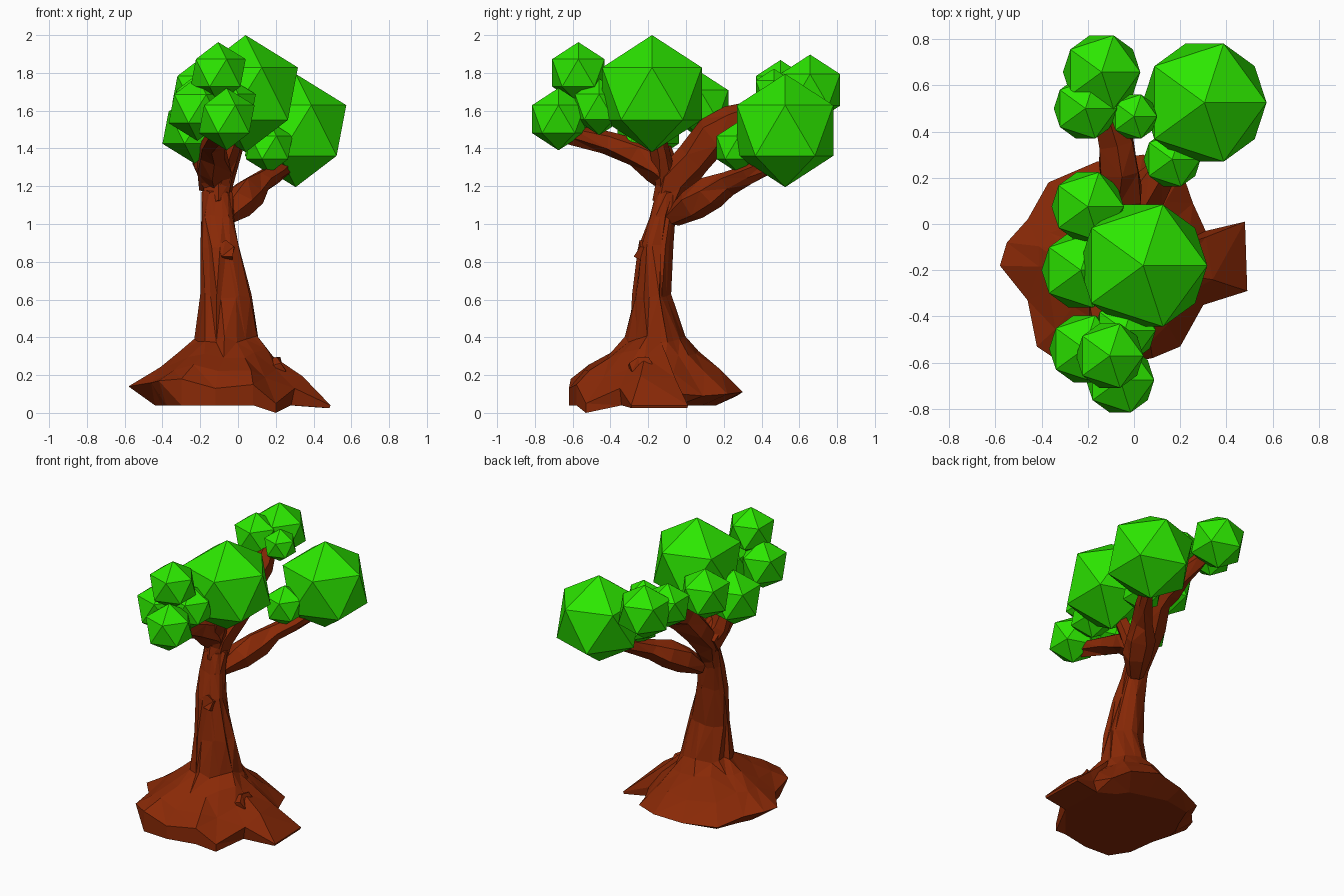
import bpy, bmesh, math, random
from mathutils import Vector

if "Cube" in bpy.data.objects:
    bpy.data.objects.remove(bpy.data.objects["Cube"])

random.seed(4)

def material(name, color):
    m = bpy.data.materials.new(name)
    m.diffuse_color = color
    m.use_nodes = True
    m.node_tree.nodes["Principled BSDF"].inputs["Base Color"].default_value = m.diffuse_color
    return m

bark = material("bark", (0.25, 0.022, 0.002, 1))
leaf = material("leaf", (0.025, 0.8, 0.0, 1))

def loft(name, rings):
    """Skin a stack of equal-length rings and close both ends."""
    bm = bmesh.new()
    loops = [[bm.verts.new(p) for p in r] for r in rings]
    n = len(loops[0])
    for a, b in zip(loops, loops[1:]):
        for i in range(n):
            j = (i + 1) % n
            bm.faces.new((a[i], a[j], b[j], b[i]))
    bm.faces.new(loops[0][::-1])
    bm.faces.new(loops[-1])
    bmesh.ops.recalc_face_normals(bm, faces=bm.faces)
    bmesh.ops.triangulate(bm, faces=bm.faces)
    me = bpy.data.meshes.new(name)
    bm.to_mesh(me)
    bm.free()
    me.materials.append(bark)
    ob = bpy.data.objects.new(name, me)
    bpy.context.collection.objects.link(ob)
    return ob

def rough(p, amount):
    return Vector(p) + Vector([random.uniform(-amount, amount) for _ in range(3)])

# trunk: root outline (x, y, rim height, scale of the ground ring)
roots = [(.48, .01, .04, .99), (.49, -.29, .04, .99), (.30, -.35, .13, .95),
         (.20, -.53, .05, 1), (.08, -.58, .15, 1), (-.12, -.62, .13, 1),
         (-.30, -.61, .18, 1), (-.42, -.53, .17, .88), (-.46, -.33, .16, .85),
         (-.58, -.18, .14, .72), (-.55, -.08, .14, .74), (-.46, .02, .12, .8),
         (-.37, .18, .08, .85), (-.16, .27, .09, .75), (.04, .30, .11, .62),
         (.21, .22, .10, .66), (.255, .09, .09, .72), (.31, -.03, .10, .9)]
center = Vector((-.08, -.17, 0))
angles = [math.atan2(y - center.y, x - center.x) for x, y, _, _ in roots]

def trunk_ring(cx, cy, z, rx, ry):
    return [Vector((cx + rx * math.cos(a), cy + ry * math.sin(a), z)) for a in angles]

neck = trunk_ring(-.055, -.165, .39, .16, .15)
ground, rim, slope, upper = [], [], [], []
for (x, y, z, s), n in zip(roots, neck):
    p = Vector((x, y, z))
    g = center + (Vector((x, y, 0)) - center) * s
    g.z = 0.0 if (x, y) == (.20, -.53) else min(.04, z - .015)
    ground.append(g)
    rim.append(p)
    front = .12 if y < -.5 and x < .1 else 0
    slope.append(rough(p.lerp(n, .42 - front), .016))
    upper.append(rough(p.lerp(n, .76 - front), .016))
rings = [ground, rim, slope, upper]
for r, j in ((neck, .018), (trunk_ring(-.065, -.185, .62, .13, .1), .014),
             (trunk_ring(-.095, -.16, .88, .1, .088), .011),
             (trunk_ring(-.11, -.125, 1.04, .088, .07), .008),
             (trunk_ring(-.11, -.09, 1.17, .078, .07), .008)):
    rings.append([rough(p, j) for p in r])
loft("trunk", rings)

# branches: tapered, roughened six-sided tubes along (x, y, z, radius)
def branch(name, path, sides=6):
    pts = [Vector(p[:3]) for p in path]
    out = []
    for i, p in enumerate(pts):
        d = (pts[min(i + 1, len(pts) - 1)] - pts[max(i - 1, 0)]).normalized()
        u = d.cross(Vector((1, 0, 0))).normalized()
        v = d.cross(u)
        out.append([rough(p + path[i][3] * (u * math.cos(t) + v * math.sin(t)), .01)
                    for t in [2 * math.pi * k / sides for k in range(sides)]])
    return loft(name, out)

branch("back_branch", [(-.11, -.10, 1.10, .07), (-.11, -.07, 1.22, .10), (-.09, .04, 1.34, .10),
                       (-.06, .14, 1.47, .10), (-.06, .24, 1.53, .095), (-.08, .36, 1.58, .08),
                       (-.13, .52, 1.66, .05)])
branch("front_branch", [(-.12, -.05, 1.22, .09), (-.13, -.14, 1.30, .10), (-.13, -.27, 1.38, .08),
                        (-.13, -.42, 1.43, .065), (-.10, -.62, 1.48, .05)])
branch("right_branch", [(-.07, -.07, 1.03, .05), (0, .03, 1.10, .09), (.06, .13, 1.16, .09),
                        (.12, .22, 1.22, .065), (.20, .34, 1.27, .05), (.27, .46, 1.32, .04)])
branch("left_branch", [(-.12, -.08, 1.22, .08), (-.18, -.12, 1.33, .07), (-.22, -.15, 1.48, .05)])
branch("middle_branch", [(-.10, -.10, 1.22, .06), (-.05, -.13, 1.36, .05), (.02, -.17, 1.55, .04)])

# bark knots: stubs cut off short
branch("side_knot", [(.08, -.24, .18, .08), (.235, -.24, .25, .06)], 7)
branch("front_knot", [(-.06, -.18, .84, .06), (-.06, -.255, .87, .05)], 5)

# foliage: icosahedra (x, y, z, radius)
clumps = [(.04, -.18, 1.69, .31), (.305, .525, 1.495, .30), (-.14, .657, 1.71, .187),
          (-.21, .50, 1.715, .153), (0, .465, 1.71, .112), (.165, .28, 1.405, .138),
          (-.2, .075, 1.63, .175), (-.23, -.20, 1.51, .19), (-.105, -.57, 1.80, .163),
          (-.06, -.675, 1.555, .165), (-.215, -.54, 1.61, .17), (-.04, -.46, 1.62, .15)]
for i, (x, y, z, r) in enumerate(clumps):
    bpy.ops.mesh.primitive_ico_sphere_add(subdivisions=1, radius=r, location=(x, y, z))
    ob = bpy.context.object
    ob.name = f"leaf_clump_{i + 1}"
    ob.data.materials.append(leaf)
